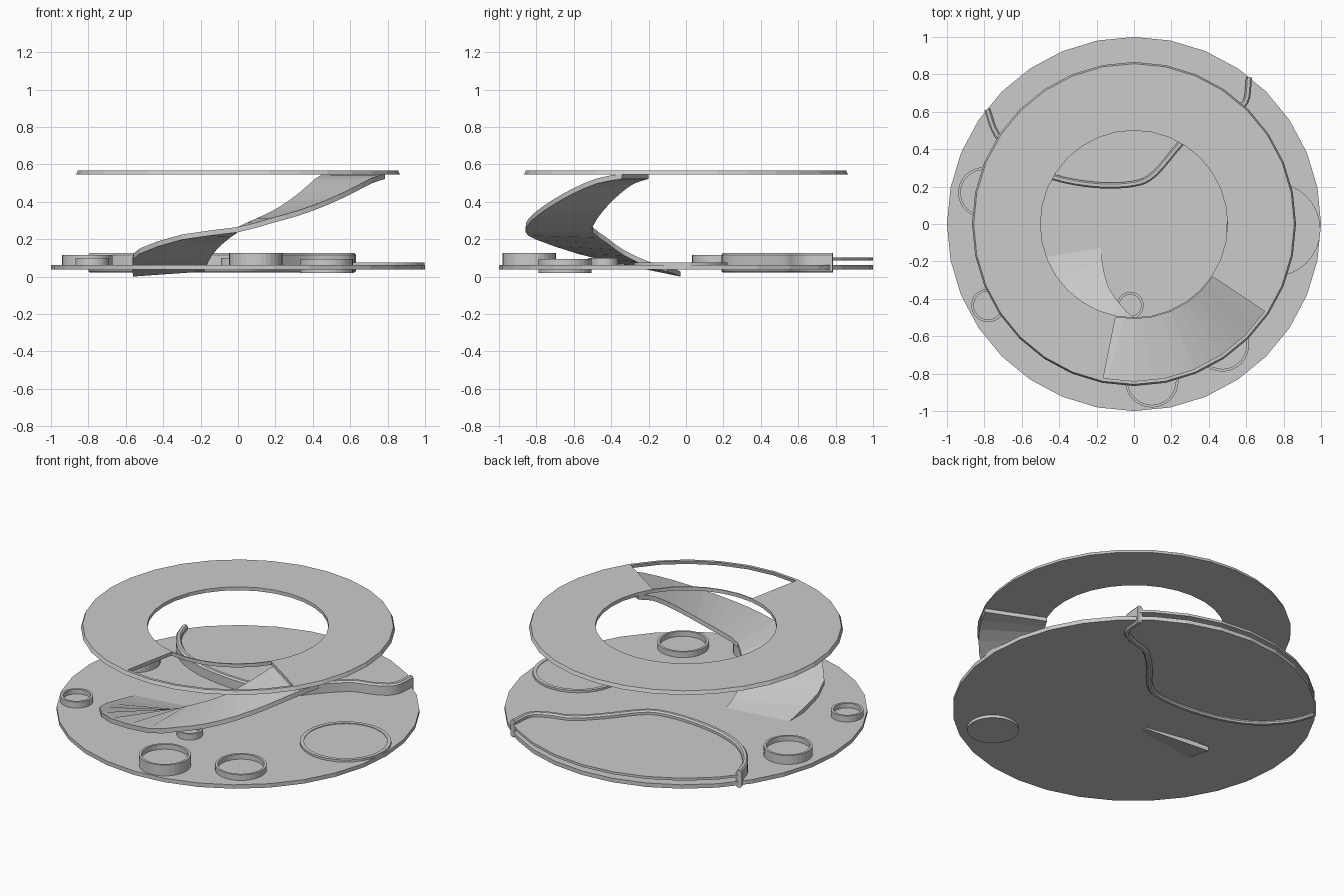
import bpy, bmesh
from math import sin, cos, radians, pi
from mathutils import Vector

if "Cube" in bpy.data.objects:
    bpy.data.objects.remove(bpy.data.objects["Cube"])

STEP = 11.25  # 32-sided circles


def finish(name, bm, smooth=False):
    bmesh.ops.recalc_face_normals(bm, faces=bm.faces)
    me = bpy.data.meshes.new(name)
    bm.to_mesh(me)
    bm.free()
    ob = bpy.data.objects.new(name, me)
    bpy.context.collection.objects.link(ob)
    if smooth:
        bpy.ops.object.select_all(action='DESELECT')
        ob.select_set(True)
        bpy.context.view_layer.objects.active = ob
        bpy.ops.object.shade_smooth_by_angle(angle=radians(35))
    return ob


def loft(name, sections, closed=False, smooth=False):
    """Skin a row of equal-length closed cross-sections."""
    bm = bmesh.new()
    rows = [[bm.verts.new(p) for p in s] for s in sections]
    n = len(rows[0])
    pairs = list(zip(rows, rows[1:])) + ([(rows[-1], rows[0])] if closed else [])
    for a, b in pairs:
        for i in range(n):
            j = (i + 1) % n
            bm.faces.new((a[i], a[j], b[j], b[i]))
    if not closed:
        bm.faces.new(rows[0])
        bm.faces.new(rows[-1])
    return finish(name, bm, smooth)


def revolve(name, profile, a0=0, steps=32, centre=(0, 0)):
    """Turn an (r, z) profile through a number of steps."""
    full = steps == 32
    secs = []
    for i in range(steps if full else steps + 1):
        t = radians(a0 + i * STEP)
        secs.append([(centre[0] + r * cos(t), centre[1] + r * sin(t), z) for r, z in profile])
    return loft(name, secs, full)


def prism(name, pts, z0, z1):
    bm = bmesh.new()
    f = bm.faces.new([bm.verts.new((x, y, z0)) for x, y in pts])
    ext = bmesh.ops.extrude_face_region(bm, geom=[f])
    verts = [v for v in ext['geom'] if isinstance(v, bmesh.types.BMVert)]
    bmesh.ops.translate(bm, vec=(0, 0, z1 - z0), verts=verts)
    if f.is_valid is False or len(bm.faces) < len(pts) + 2:
        bm.faces.new([v for v in bm.verts if v not in verts])
    return finish(name, bm)


def spline(pts, n):
    """Catmull-Rom interpolation."""
    p = [Vector(q) for q in pts]
    p = [2 * p[0] - p[1]] + p + [2 * p[-1] - p[-2]]
    out = []
    for i in range(1, len(p) - 2):
        a, b, c, d = p[i - 1:i + 3]
        for k in range(n):
            t = k / n
            out.append(0.5 * (2 * b + (c - a) * t + (2 * a - 5 * b + 4 * c - d) * t * t
                              + (3 * b - a - 3 * c + d) * t ** 3))
    return out + [p[-2]]


def circle(r, cx=0, cy=0):
    return [(cx + r * cos(2 * pi * i / 32), cy + r * sin(2 * pi * i / 32)) for i in range(32)]


# base disc
prism("base_disc", circle(1), 0.037, 0.061)

# upper ring with an opening for the ramp, closed off by thin rims
revolve("upper_ring", [(0.5, 0.545), (0.866, 0.545), (0.857, 0.566), (0.5, 0.566)], -33.75, 26)
revolve("opening_outer_rim", [(0.845, 0.545), (0.866, 0.545), (0.857, 0.566), (0.84, 0.566)], -101.25, 6)
revolve("opening_inner_rim", [(0.5, 0.545), (0.508, 0.545), (0.508, 0.566), (0.5, 0.566)], -101.25, 6)

# ramp: lower part straightens out, upper part follows the ring
inner = [(-0.18, -0.1, 0.055), (-0.17, -0.2, 0.08), (-0.14, -0.33, 0.14),
         (-0.08, -0.42, 0.205)]
outer = [(-0.56, -0.03, 0.028), (-0.565, -0.35, 0.095), (-0.525, -0.58, 0.15),
         (-0.3, -0.8, 0.225)]
for a, z in zip((-90, -78.75, -67.5, -56.25, -45, -33.75, -23.5),
                (0.265, 0.31, 0.355, 0.41, 0.47, 0.525, 0.55)):
    t = radians(a)
    inner.append((0.5 * cos(t), 0.5 * sin(t), z))
    outer.append((0.857 * cos(t), 0.857 * sin(t), z))
down = Vector((0, 0, -0.028))
secs = [[i, o, o + down, i + down] for i, o in zip(spline(inner, 2), spline(outer, 2))]
loft("ramp", secs)

# wavy wall across the back
path = spline([(-0.785, 0.612), (-0.735, 0.48), (-0.61, 0.34), (-0.43, 0.25), (-0.2, 0.208),
               (0.0, 0.215), (0.11, 0.268), (0.25, 0.43), (0.38, 0.55), (0.5, 0.588),
               (0.595, 0.65), (0.615, 0.785)], 4)
profile = [(-0.016, 0.03), (-0.008, 0.021), (0.008, 0.021), (0.016, 0.03),
           (0.016, 0.116), (0.008, 0.126), (-0.008, 0.126), (-0.016, 0.116)]
secs = []
for i, p in enumerate(path):
    d = (path[min(i + 1, len(path) - 1)] - path[max(i - 1, 0)]).normalized()
    secs.append([(p.x - d.y * o, p.y + d.x * o, z) for o, z in profile])
loft("back_wall", secs, smooth=True)

# thin raised platform between the wall and the rim
arc = [(cos(radians(STEP * i)), sin(radians(STEP * i))) for i in range(5, 13)]
prism("back_platform", [(p.x, p.y) for p in path] + arc, 0.086, 0.101)

# round pads with raised lips: centre, radius, bottom, top, floor
pads = [("left_pad", -0.805, 0.168, 0.135, 0.04, 0.115, 0.085),
        ("front_left_pad", -0.78, -0.435, 0.09, 0.04, 0.098, 0.07),
        ("centre_pad", -0.02, -0.435, 0.072, 0.04, 0.098, 0.07),
        ("front_pad", 0.095, -0.838, 0.143, 0.04, 0.127, 0.097),
        ("front_right_pad", 0.473, -0.647, 0.142, 0.02, 0.095, 0.065),
        ("right_pad", 0.745, -0.03, 0.252, 0.045, 0.074, 0.07)]
for name, x, y, r, z0, z1, zf in pads:
    w = 0.022 if r > 0.2 else 0.014
    revolve(name + "_lip", [(r - w, z0), (r, z0), (r, z1), (r - w, z1)], centre=(x, y))
    prism(name + "_floor", circle(r - w, x, y), z0, zf)
